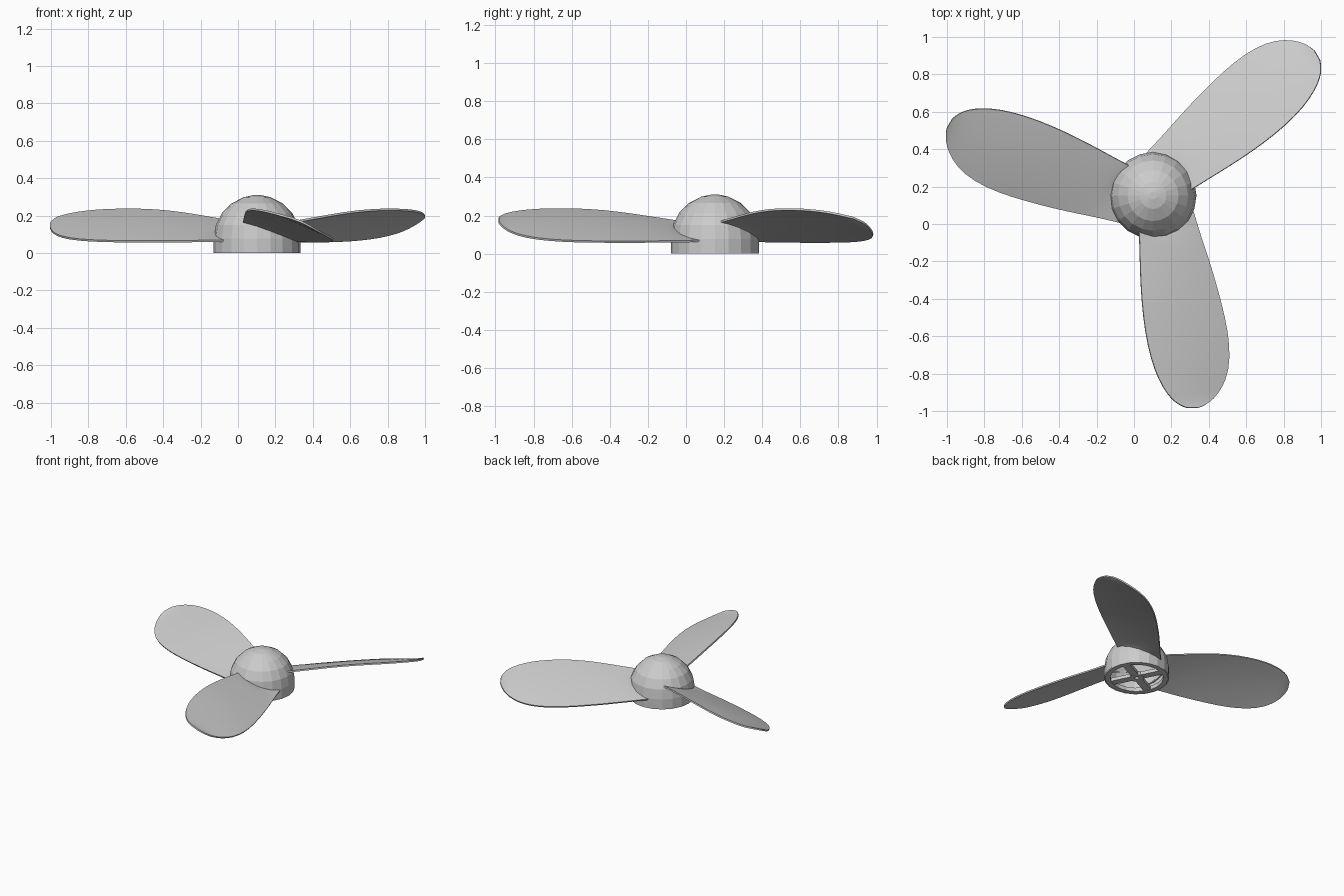
import bpy, bmesh, math
from mathutils import Matrix, Vector

cube = bpy.data.objects.get("Cube")
if cube:
    bpy.data.objects.remove(cube)

HUB = Vector((0.102, 0.152, 0))
SEGS = 20

grey = bpy.data.materials.new("light_grey")
grey.use_nodes = True
colour = (0.6, 0.6, 0.6, 1)
grey.diffuse_color = colour
grey.node_tree.nodes["Principled BSDF"].inputs["Base Color"].default_value = colour


def make_object(name, bm):
    mesh = bpy.data.meshes.new(name)
    bm.to_mesh(mesh)
    bm.free()
    mesh.materials.append(grey)
    obj = bpy.data.objects.new(name, mesh)
    obj.location = HUB
    bpy.context.collection.objects.link(obj)
    return obj


def lathe(name, profile, closed=False):
    """Spin an (r, z) outline around the hub axis."""
    bm = bmesh.new()
    rings = []
    for r, z in profile:
        rings.append([bm.verts.new((r * math.cos(a), r * math.sin(a), z))
                      for a in (math.tau * i / SEGS for i in range(SEGS))])
    pairs = list(zip(rings, rings[1:]))
    if closed:
        pairs.append((rings[-1], rings[0]))
    for low, high in pairs:
        for i in range(SEGS):
            j = (i + 1) % SEGS
            bm.faces.new((low[i], low[j], high[j], high[i]))
    if closed:
        bmesh.ops.recalc_face_normals(bm, faces=bm.faces)
    else:
        bm.faces.new(rings[-1])
    return make_object(name, bm)


# Domed hub shell, open below
R, MID = 0.232, 0.078
dome = [(R * math.cos(math.radians(a)), MID + R * math.sin(math.radians(a)))
        for a in (0, 18, 36, 54, 72)]
lathe("hub_dome", [(R, 0)] + dome + [(0.02, 0.31)])

# Rim and centre boss on the underside
lathe("hub_rim", [(0.19, 0), (0.19, 0.03), (0.226, 0.03), (0.226, 0)], closed=True)
lathe("shaft_boss", [(0.016, 0), (0.016, 0.03), (0.05, 0.03), (0.05, 0)], closed=True)

# Four spokes joining boss and rim
for k in range(4):
    bm = bmesh.new()
    bmesh.ops.create_cube(bm, size=1, matrix=Matrix.Translation((0.12, 0, 0.016))
                          @ Matrix.Diagonal((0.16, 0.055, 0.026, 1)))
    spoke = make_object(f"hub_spoke_{k + 1}", bm)
    spoke.rotation_euler.z = math.radians(27 + 90 * k)

# Blade stations: distance out, high edge (across, z), low edge (across, z)
STATIONS = [
    (0.00, -0.075, 0.168, 0.212, 0.066),
    (0.23, -0.073, 0.174, 0.258, 0.063),
    (0.35, -0.070, 0.192, 0.300, 0.062),
    (0.50, -0.065, 0.215, 0.344, 0.062),
    (0.655, -0.052, 0.230, 0.384, 0.062),
    (0.80, -0.029, 0.234, 0.409, 0.066),
    (0.935, 0.008, 0.231, 0.405, 0.077),
    (1.03, 0.055, 0.222, 0.368, 0.096),
    (1.09, 0.100, 0.210, 0.320, 0.121),
    (1.121, 0.142, 0.198, 0.280, 0.146),
    (1.135, 0.182, 0.188, 0.240, 0.166),
]
COLS = 8


def blade_mesh():
    bm = bmesh.new()
    rows = []
    for n, (u, v0, z0, v1, z1) in enumerate(STATIONS):
        row = []
        for i in range(COLS + 1):
            t = i / COLS
            v = v0 + (v1 - v0) * t
            # the root follows the round hub
            out = u if n else math.sqrt(max((0.205 + 0.02 * t) ** 2 - v * v, 0))
            crown = 0.05 * (v1 - v0) ** 2 * 4 * t * (1 - t)
            row.append(bm.verts.new((v, -out, z0 + (z1 - z0) * t + crown)))
        rows.append(row)
    for a, b in zip(rows, rows[1:]):
        for i in range(COLS):
            bm.faces.new((a[i], b[i], b[i + 1], a[i + 1]))
    return bm


# Three twisted blades
for k in range(3):
    blade = make_object(f"blade_{k + 1}", blade_mesh())
    blade.rotation_euler.z = math.radians(120 * k)
    sub = blade.modifiers.new("smooth_outline", 'SUBSURF')
    sub.levels = sub.render_levels = 1
    sub.boundary_smooth = 'PRESERVE_CORNERS'
    solid = blade.modifiers.new("thickness", 'SOLIDIFY')
    solid.thickness = 0.011
    solid.offset = 0
    bpy.ops.object.select_all(action='DESELECT')
    blade.select_set(True)
    bpy.context.view_layer.objects.active = blade
    for m in ("smooth_outline", "thickness"):
        bpy.ops.object.modifier_apply(modifier=m)
    bpy.ops.object.shade_smooth_by_angle(angle=math.radians(30))
